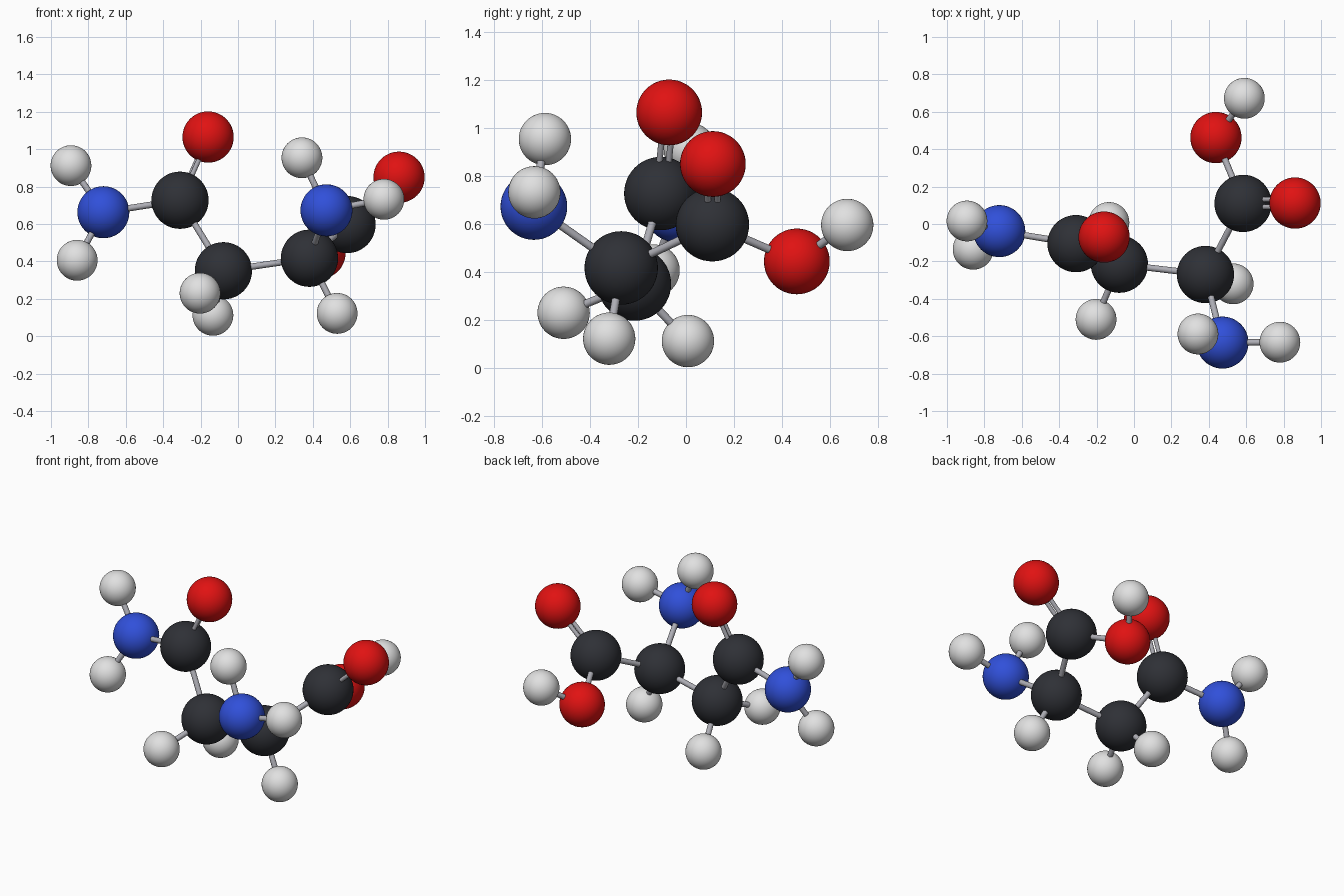
import bpy
from mathutils import Vector

default = bpy.data.objects.get("Cube")
if default:
    bpy.data.objects.remove(default, do_unlink=True)


def material(name, rgb):
    mat = bpy.data.materials.new(name)
    mat.use_nodes = True
    mat.diffuse_color = (*rgb, 1)
    mat.node_tree.nodes["Principled BSDF"].inputs["Base Color"].default_value = (*rgb, 1)
    return mat


# Element: (material, ball radius)
ELEMENTS = {
    "carbon": (material("charcoal", (0.028, 0.03, 0.037)), 0.153),
    "oxygen": (material("red", (0.75, 0.006, 0.006)), 0.137),
    "nitrogen": (material("blue", (0.03, 0.08, 0.7)), 0.139),
    "hydrogen": (material("white", (0.75, 0.75, 0.75)), 0.109),
}
ROD_GREY = material("rod_grey", (0.42, 0.42, 0.46))

# Ball centres
ATOMS = {
    "amide_carbon": (-0.31, -0.105, 0.727),
    "amide_oxygen": (-0.16, -0.07, 1.065),
    "amide_nitrogen": (-0.72, -0.038, 0.663),
    "amide_upper_hydrogen": (-0.893, 0.016, 0.912),
    "amide_lower_hydrogen": (-0.86, -0.135, 0.406),
    "middle_carbon": (-0.078, -0.215, 0.35),
    "middle_front_hydrogen": (-0.203, -0.51, 0.23),
    "middle_back_hydrogen": (-0.134, 0.008, 0.112),
    "branch_carbon": (0.382, -0.27, 0.417),
    "branch_hydrogen": (0.53, -0.32, 0.122),
    "amine_nitrogen": (0.473, -0.634, 0.673),
    "amine_upper_hydrogen": (0.342, -0.588, 0.954),
    "amine_side_hydrogen": (0.78, -0.632, 0.732),
    "acid_carbon": (0.583, 0.11, 0.597),
    "acid_double_oxygen": (0.861, 0.112, 0.85),
    "acid_single_oxygen": (0.438, 0.462, 0.444),
    "acid_hydrogen": (0.59, 0.672, 0.596),
}

SINGLE_BONDS = [
    ("amide_carbon", "amide_nitrogen"),
    ("amide_nitrogen", "amide_upper_hydrogen"),
    ("amide_nitrogen", "amide_lower_hydrogen"),
    ("amide_carbon", "middle_carbon"),
    ("middle_carbon", "middle_front_hydrogen"),
    ("middle_carbon", "middle_back_hydrogen"),
    ("middle_carbon", "branch_carbon"),
    ("branch_carbon", "branch_hydrogen"),
    ("branch_carbon", "amine_nitrogen"),
    ("amine_nitrogen", "amine_upper_hydrogen"),
    ("amine_nitrogen", "amine_side_hydrogen"),
    ("branch_carbon", "acid_carbon"),
    ("acid_carbon", "acid_single_oxygen"),
    ("acid_single_oxygen", "acid_hydrogen"),
]
DOUBLE_BONDS = [
    ("amide_carbon", "amide_oxygen"),
    ("acid_carbon", "acid_double_oxygen"),
]


def finish(name, mat):
    obj = bpy.context.object
    obj.name = name
    obj.data.materials.append(mat)
    bpy.ops.object.shade_smooth_by_angle()


def ball(name, centre):
    mat, radius = ELEMENTS[name.split("_")[-1]]
    bpy.ops.mesh.primitive_uv_sphere_add(
        segments=48, ring_count=24, radius=radius, location=centre)
    finish(name + "_ball", mat)


def rod(start, end, radius, shift=Vector()):
    a, b = Vector(ATOMS[start]), Vector(ATOMS[end])
    bpy.ops.mesh.primitive_cylinder_add(
        vertices=20, radius=radius, depth=(b - a).length,
        location=(a + b) / 2 + shift,
        rotation=(b - a).to_track_quat("Z", "Y").to_euler())
    finish(f"{start}_to_{end}_rod", ROD_GREY)


# Balls
for atom, position in ATOMS.items():
    ball(atom, position)

# Single rods
for first, second in SINGLE_BONDS:
    rod(first, second, 0.017)

# Paired rods, set side by side
for first, second in DOUBLE_BONDS:
    along = Vector(ATOMS[second]) - Vector(ATOMS[first])
    side = along.cross(Vector((0, 0, 1))).normalized()
    for sign in (-1, 1):
        rod(first, second, 0.013, side * sign * 0.02)
